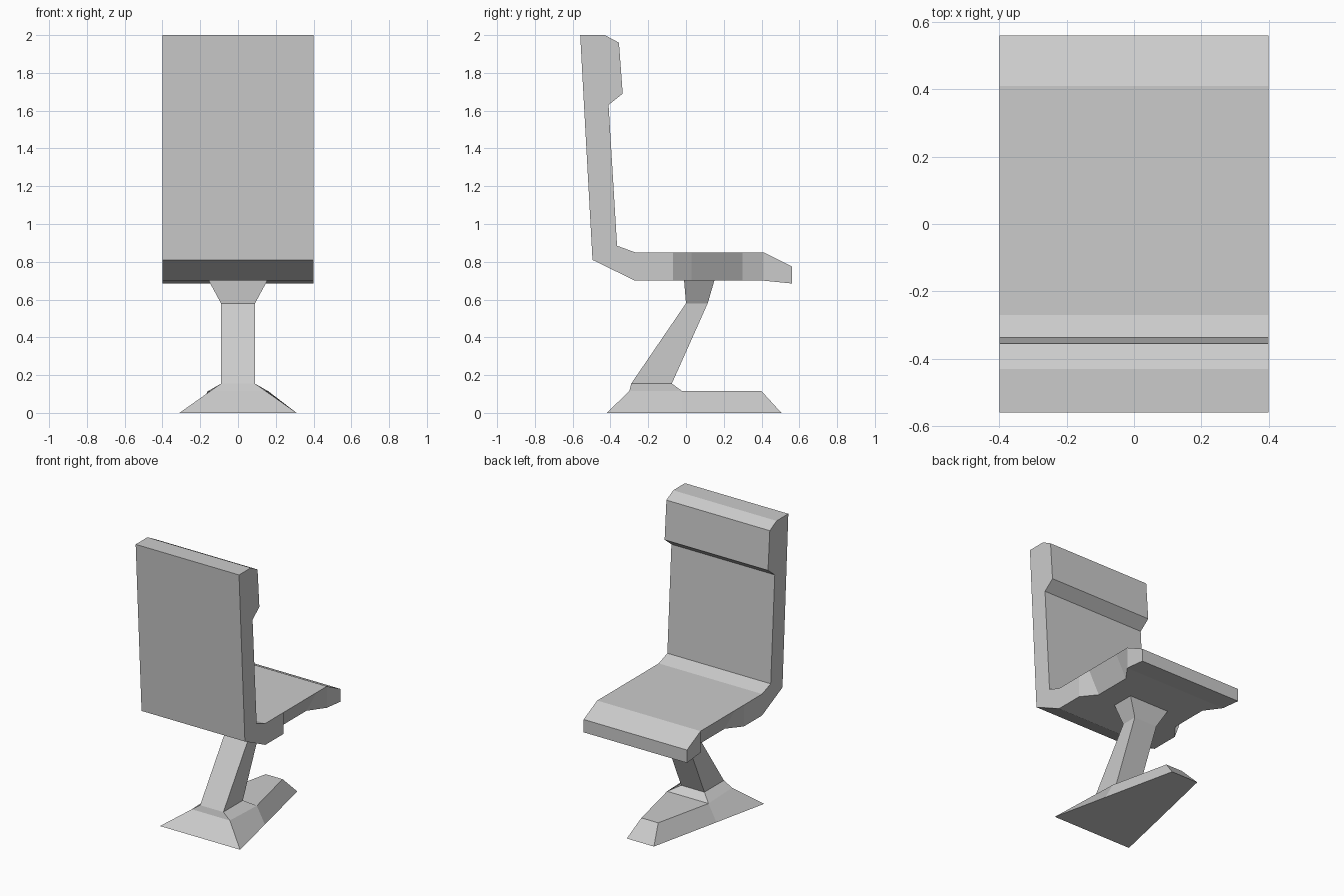
import bpy
import bmesh

if "Cube" in bpy.data.objects:
    bpy.data.objects.remove(bpy.data.objects["Cube"])


def mirrored_solid(name, outline, sides):
    """Side outline of (y, z, half width), spanned across x, with side panels."""
    bm = bmesh.new()
    right = [bm.verts.new((w, y, z)) for y, z, w in outline]
    left = [bm.verts.new((-w, y, z)) for y, z, w in outline]
    n = len(outline)
    for i in range(n):
        j = (i + 1) % n
        bm.faces.new((right[i], right[j], left[j], left[i]))
    for panel in sides:
        bm.faces.new([right[i] for i in panel])
        bm.faces.new([left[i] for i in reversed(panel)])
    bmesh.ops.recalc_face_normals(bm, faces=bm.faces)
    mesh = bpy.data.meshes.new(name)
    bm.to_mesh(mesh)
    bm.free()
    obj = bpy.data.objects.new(name, mesh)
    bpy.context.collection.objects.link(obj)
    return obj


# Seat, backrest and headrest in one shell, undercut along the lower sides
W, U = 0.4, 0.32
seat = [
    (0.56, 0.685, W), (0.41, 0.70, W), (0.30, 0.70, U), (0.03, 0.70, U),
    (-0.07, 0.70, W), (-0.27, 0.70, W), (-0.495, 0.81, W), (-0.54, 1.63, W),
    (-0.56, 2.0, W), (-0.43, 2.0, W), (-0.355, 1.96, W), (-0.335, 1.69, W),
    (-0.41, 1.63, W), (-0.365, 0.885, W), (-0.27, 0.85, W), (-0.07, 0.85, W),
    (0.03, 0.85, W), (0.30, 0.85, W), (0.41, 0.85, W), (0.56, 0.775, W),
]
seat_sides = [(i, i + 1, 18 - i, 19 - i) for i in range(7)]
seat_sides.append((7, 8, 9, 10, 11, 12))
mirrored_solid("seat_and_backrest", seat, seat_sides)

# Tapered foot with the slanted stem flaring into the seat
pedestal = [
    (-0.42, 0.0, 0.31), (-0.02, 0.0, 0.222), (0.505, 0.0, 0.105),
    (0.40, 0.115, 0.065), (-0.02, 0.115, 0.16), (-0.075, 0.155, 0.09),
    (0.115, 0.58, 0.09), (0.15, 0.70, 0.155), (-0.01, 0.70, 0.155),
    (0.0, 0.58, 0.09), (-0.29, 0.155, 0.09), (-0.30, 0.115, 0.147),
]
mirrored_solid("pedestal", pedestal, [
    (0, 1, 4, 11), (1, 2, 3, 4), (11, 4, 5, 10), (10, 5, 6, 9), (9, 6, 7, 8),
])
